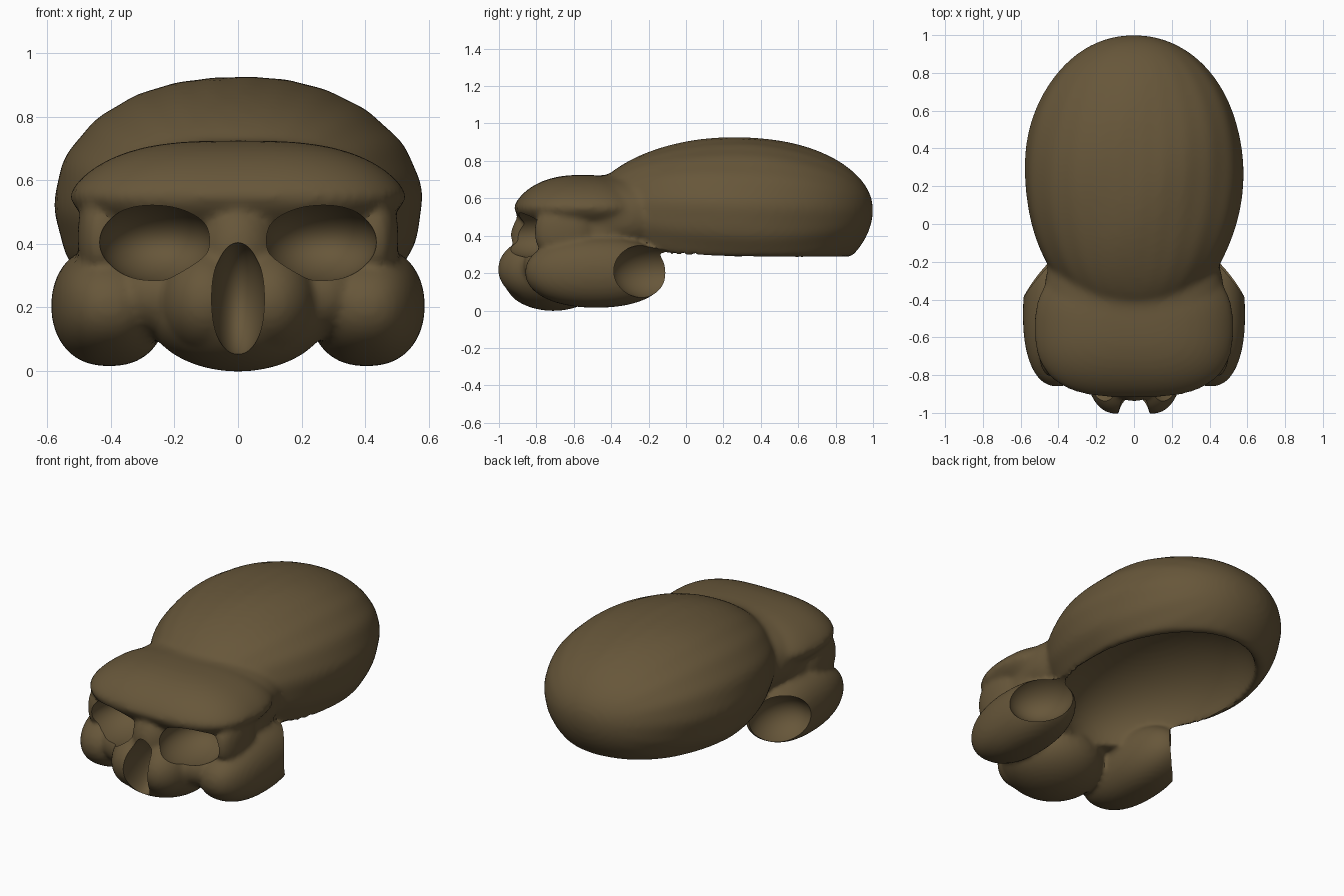
import bpy, bmesh, math
from mathutils import Vector

cube = bpy.data.objects.get("Cube")
if cube:
    bpy.data.objects.remove(cube)

bone = bpy.data.materials.new("aged_brown_bone")
bone.use_nodes = True
BROWN = (0.135, 0.094, 0.042, 1)
bone.diffuse_color = BROWN
bone.node_tree.nodes["Principled BSDF"].inputs["Base Color"].default_value = BROWN
bone.node_tree.nodes["Principled BSDF"].inputs["Roughness"].default_value = 0.8


def blob(bm, loc, rad, power=(1, 1, 1), shape=None):
    """Add a rounded mass; powers below 1 make an axis boxier."""
    verts = bmesh.ops.create_icosphere(bm, subdivisions=5, radius=1)["verts"]
    for v in verts:
        p = Vector([math.copysign(abs(c) ** k, c) * r
                    for c, k, r in zip(v.co, power, rad)])
        v.co = p + Vector(loc)
        if shape:
            v.co = shape(v.co)


def pair(bm, loc, rad, power=(1, 1, 1)):
    """Add the same mass on both sides."""
    for side in (1, -1):
        blob(bm, (side * loc[0], loc[1], loc[2]), rad, power)


def finish(bm, name):
    mesh = bpy.data.meshes.new(name)
    bm.to_mesh(mesh)
    bm.free()
    obj = bpy.data.objects.new(name, mesh)
    bpy.context.collection.objects.link(obj)
    return obj


def bake(obj):
    """Replace the mesh by its modified version."""
    graph = bpy.context.evaluated_depsgraph_get()
    mesh = bpy.data.meshes.new_from_object(obj.evaluated_get(graph))
    obj.modifiers.clear()
    obj.data = mesh


def fuse(obj, steps):
    """Melt overlapping masses into one softened skin."""
    remesh = obj.modifiers.new("fuse", 'REMESH')
    remesh.mode = 'VOXEL'
    remesh.voxel_size = 0.015
    smooth = obj.modifiers.new("soften", 'SMOOTH')
    smooth.factor = 0.5
    smooth.iterations = steps
    bake(obj)


def carve(obj, cutter):
    cutter.hide_render = True
    cut = obj.modifiers.new("carve", 'BOOLEAN')
    cut.operation = 'DIFFERENCE'
    cut.solver = 'EXACT'
    cut.object = cutter
    bake(obj)
    bpy.data.objects.remove(cutter)


MID_Y, MID_Z = 0.28, 0.54


def vault(p):
    """Lengthen the forehead, deepen the lower half, add ridges, flatten the base."""
    if p.y < MID_Y:
        p.y = MID_Y + (p.y - MID_Y) * 1.1
    if p.z < MID_Z:
        p.z = MID_Z + (p.z - MID_Z) * 1.2
    angle = math.atan2(p.z - MID_Z, p.x)
    fade = min(1, math.hypot(p.x, p.z - MID_Z) / 0.3)
    ridge = 1 + 0.005 * fade * math.sin(22 * angle + 2 * p.y)
    ridge += 0.004 * fade * math.sin(9 * p.y + 5 * angle)
    p.x *= ridge
    p.z = max(MID_Z + (p.z - MID_Z) * ridge, 0.285)
    return p


# Braincase, brow and upper face
bm = bmesh.new()
blob(bm, (0, MID_Y, MID_Z), (0.578, 0.72, 0.387), (0.96, 1, 1), vault)       # braincase
blob(bm, (0, -0.55, 0.55), (0.53, 0.37, 0.175), (0.66, 0.8, 1.4))            # brow
blob(bm, (0, -0.38, 0.5), (0.475, 0.38, 0.225), (0.8, 0.85, 0.85))           # temples
blob(bm, (0, -0.49, 0.42), (0.47, 0.33, 0.2), (0.75, 0.8, 0.9))              # midface
skull = finish(bm, "skull")
fuse(skull, 5)

# Shallow open hollow under the braincase
bm = bmesh.new()
blob(bm, (0, 0.2, 0.27), (0.465, 0.65, 0.37))
carve(skull, finish(bm, "brain_cavity"))

# Jaw, nose, eye rims and cheeks
bm = bmesh.new()
bm.from_mesh(skull.data)
blob(bm, (0, -0.71, 0.19), (0.29, 0.28, 0.192))                              # upper jaw
blob(bm, (0, -0.77, 0.37), (0.14, 0.17, 0.2))                                # nose bridge
pair(bm, (0.1, -0.79, 0.22), (0.15, 0.215, 0.17))                            # nose sides
pair(bm, (0.24, -0.68, 0.24), (0.18, 0.19, 0.14))                            # under eyes
pair(bm, (0.43, -0.65, 0.42), (0.075, 0.16, 0.15), (0.9, 0.9, 0.9))          # outer eye rims
pair(bm, (0.405, -0.48, 0.205), (0.183, 0.38, 0.19), (0.85, 0.9, 0.95))      # cheeks
bm.to_mesh(skull.data)
bm.free()
fuse(skull, 5)

# Sockets, nose opening and scooped cheek backs
bm = bmesh.new()
pair(bm, (0.258, -0.82, 0.405), (0.178, 0.23, 0.122), (0.95, 1, 1))
carve(skull, finish(bm, "eye_sockets"))
bm = bmesh.new()
blob(bm, (0, -0.96, 0.225), (0.085, 0.2, 0.18))
carve(skull, finish(bm, "nose_hole"))
bm = bmesh.new()
pair(bm, (0.52, -0.19, 0.21), (0.18, 0.21, 0.148))
carve(skull, finish(bm, "cheek_scoops"))

skull.data.materials.clear()
skull.data.materials.append(bone)
bpy.ops.object.select_all(action='DESELECT')
skull.select_set(True)
bpy.context.view_layer.objects.active = skull
bpy.ops.object.shade_smooth_by_angle(angle=math.radians(40))
